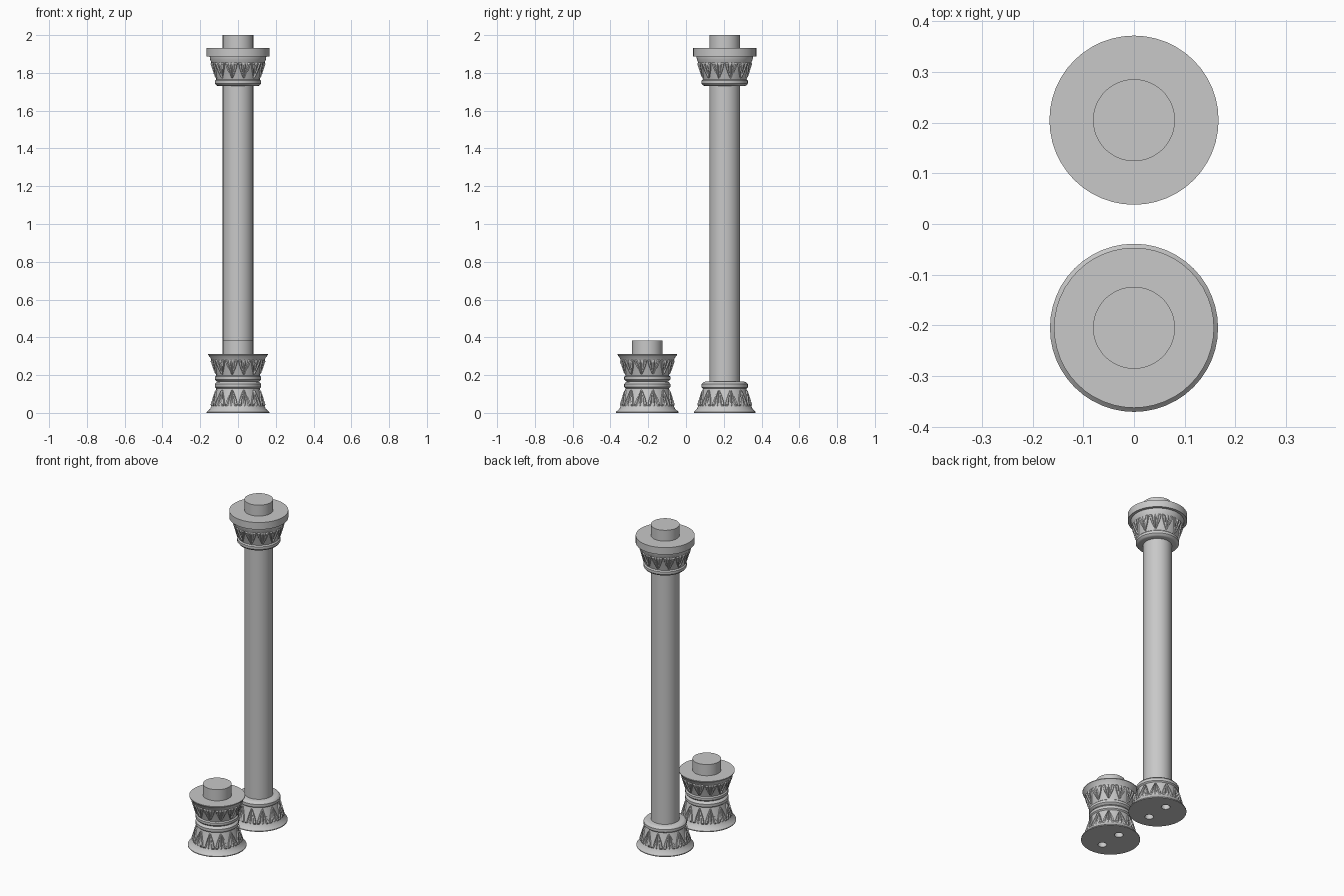
import bpy, bmesh, math
from mathutils import Vector

if "Cube" in bpy.data.objects:
    bpy.data.objects.remove(bpy.data.objects["Cube"], do_unlink=True)

STONE = (0.58, 0.58, 0.58, 1)
stone = bpy.data.materials.new("grey stone")
stone.use_nodes = True
stone.diffuse_color = STONE
stone.node_tree.nodes["Principled BSDF"].inputs["Base Color"].default_value = STONE

SIDES, LEAVES = 48, 12
# Carved bell from flange to collar: radius, height fraction
BELL = [(0.147, 0.13), (0.139, 0.25), (0.129, 0.45), (0.120, 0.66),
        (0.115, 0.78), (0.122, 0.82), (0.122, 0.92), (0.114, 0.98), (0.105, 1)]


def finish(name, bm, y, angle=35):
    bmesh.ops.recalc_face_normals(bm, faces=bm.faces)
    mesh = bpy.data.meshes.new(name)
    bm.to_mesh(mesh)
    bm.free()
    ob = bpy.data.objects.new(name, mesh)
    ob.location.y = y
    bpy.context.collection.objects.link(ob)
    mesh.materials.append(stone)
    bpy.ops.object.select_all(action="DESELECT")
    ob.select_set(True)
    bpy.context.view_layer.objects.active = ob
    bpy.ops.object.shade_smooth_by_angle(angle=math.radians(angle))
    return ob


def lathe(name, y, profile):
    """Solid of revolution with flat end caps."""
    bm = bmesh.new()
    rings = [[bm.verts.new((r * math.cos(a), r * math.sin(a), z))
              for a in (math.tau * i / SIDES for i in range(SIDES))]
             for r, z in profile]
    for low, high in zip(rings, rings[1:]):
        for i in range(SIDES):
            j = (i + 1) % SIDES
            bm.faces.new((low[i], low[j], high[j], high[i]))
    bm.faces.new(rings[0])
    bm.faces.new(rings[-1])
    return finish(name, bm, y)


def bell_radius(t):
    for (r0, t0), (r1, t1) in zip(BELL, BELL[1:]):
        if t <= t1:
            return r0 + (r1 - r0) * (t - t0) / (t1 - t0)
    return BELL[-1][0]


def leaf_band(name, y, z_wide, z_narrow):
    """Pointed leaves with a raised rim and midrib around the bell."""
    bm = bmesh.new()
    rows = 9
    across = [(-1, -0.003), (-0.9, 0.007), (-0.6, 0.007), (-0.45, 0.001), (-0.18, 0.001),
              (0, 0.006), (0.18, 0.001), (0.45, 0.001), (0.6, 0.007), (0.9, 0.007), (1, -0.003)]
    for k in range(LEAVES):
        middle = math.tau * (k + 0.5) / LEAVES
        grid = []
        for i in range(rows + 1):
            s = i / rows
            t = 0.2 + 0.56 * s
            half = 0.96 * math.pi / LEAVES * (1 - s ** 1.7) + 0.004
            line = []
            for u, lift in across:
                r = bell_radius(t) + (lift if 0 < i < rows else -0.003)
                a = middle + u * half
                z = z_wide + (z_narrow - z_wide) * t
                line.append(bm.verts.new((r * math.cos(a), r * math.sin(a), z)))
            grid.append(line)
        for low, high in zip(grid, grid[1:]):
            for i in range(len(across) - 1):
                bm.faces.new((low[i], low[i + 1], high[i + 1], high[i]))
    ob = finish(name, bm, y, 25)
    # Face the open leaf shells outward
    if sum(p.normal.dot(Vector((p.center.x, p.center.y, 0))) for p in ob.data.polygons) < 0:
        ob.data.flip_normals()


def carved_bell(name, y, z_wide, z_narrow, flange):
    span = z_narrow - z_wide
    profile = [(flange, z_wide), (flange, z_wide + 0.03 * span)]
    profile += [(r, z_wide + t * span) for r, t in BELL]
    body = lathe(name, y, profile)
    leaf_band(name + "_leaves", y, z_wide, z_narrow)
    return body


def drill_dowel_holes(body):
    for side in (-1, 1):
        bpy.ops.mesh.primitive_cylinder_add(
            vertices=24, radius=0.025, depth=0.16,
            location=(0, body.location.y + side * 0.072, 0))
        cutter = bpy.context.object
        cutter.data.materials.append(stone)
        cutter.hide_render = True
        cut = body.modifiers.new("dowel hole", "BOOLEAN")
        cut.operation, cut.solver, cut.object = "DIFFERENCE", "EXACT", cutter
        bpy.context.view_layer.objects.active = body
        bpy.ops.object.modifier_apply(modifier=cut.name)
        bpy.data.objects.remove(cutter, do_unlink=True)


def cylinder(name, y, radius, bottom, top):
    lathe(name, y, [(radius, bottom), (radius, top)])


# Tall column
BACK, FRONT = 0.205, -0.205
drill_dowel_holes(carved_bell("tall_base", BACK, 0, 0.165, 0.163))
cylinder("tall_shaft", BACK, 0.081, 0.16, 1.74)
carved_bell("tall_capital", BACK, 1.89, 1.73, 0.15)
cylinder("tall_abacus", BACK, 0.167, 1.888, 1.932)
cylinder("tall_pin", BACK, 0.081, 1.93, 2.0)

# Short column
drill_dowel_holes(carved_bell("short_base", FRONT, 0, 0.166, 0.166))
carved_bell("short_capital", FRONT, 0.312, 0.165, 0.158)
cylinder("short_pin", FRONT, 0.081, 0.31, 0.382)
